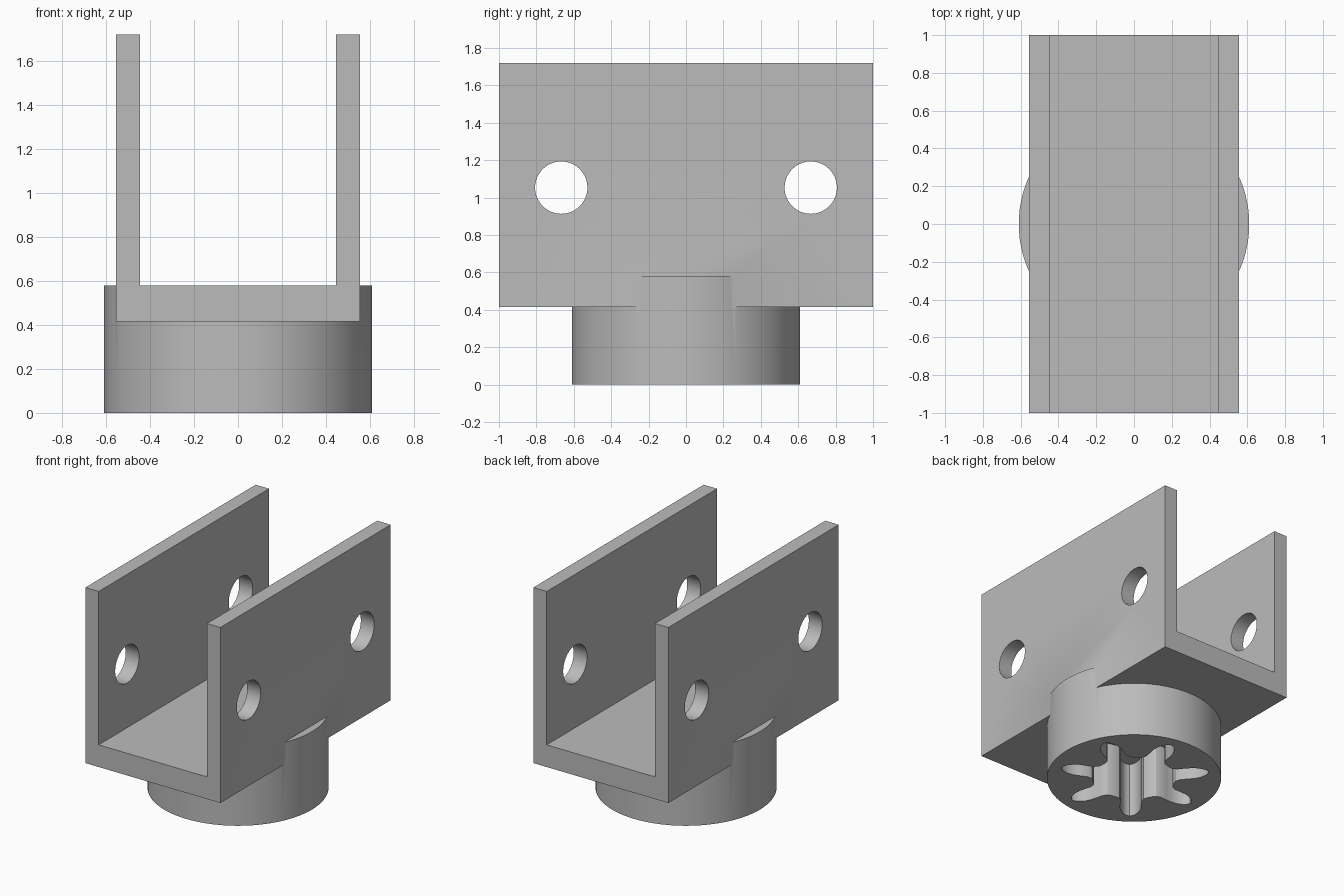
import bpy, bmesh, math
from mathutils import Matrix

if "Cube" in bpy.data.objects:
    bpy.data.objects.remove(bpy.data.objects["Cube"], do_unlink=True)

grey = bpy.data.materials.new("plain_grey")
grey.use_nodes = True
grey.diffuse_color = (0.5, 0.5, 0.5, 1)
grey.node_tree.nodes["Principled BSDF"].inputs["Base Color"].default_value = (0.5, 0.5, 0.5, 1)


def prism(name, points, depth, matrix):
    """Extrude a flat outline along its local z axis."""
    bm = bmesh.new()
    face = bm.faces.new([bm.verts.new((x, y, 0)) for x, y in points])
    new = bmesh.ops.extrude_face_region(bm, geom=[face])["geom"]
    bmesh.ops.translate(bm, vec=(0, 0, depth),
                        verts=[v for v in new if isinstance(v, bmesh.types.BMVert)])
    bmesh.ops.recalc_face_normals(bm, faces=bm.faces)
    bmesh.ops.transform(bm, matrix=matrix, verts=bm.verts)
    mesh = bpy.data.meshes.new(name)
    bm.to_mesh(mesh)
    bm.free()
    mesh.materials.append(grey)
    obj = bpy.data.objects.new(name, mesh)
    bpy.context.collection.objects.link(obj)
    return obj


def circle(radius, sides):
    return [(radius * math.cos(math.tau * i / sides), radius * math.sin(math.tau * i / sides))
            for i in range(sides)]


def combine(target, tool, operation):
    """Apply a boolean and discard the tool."""
    mod = target.modifiers.new(operation.lower(), "BOOLEAN")
    mod.operation, mod.solver, mod.object = operation, "EXACT", tool
    bpy.ops.object.select_all(action="DESELECT")
    bpy.context.view_layer.objects.active = target
    target.select_set(True)
    bpy.ops.object.modifier_apply(modifier=mod.name)
    bpy.data.objects.remove(tool, do_unlink=True)


def star_outline(lobes, start):
    """Rounded lobes, each described by (radius, half width) from root to tip."""
    half = [(0.27, 0.105), (0.285, 0.085), (0.32, 0.072), (0.37, 0.074), (0.42, 0.073),
            (0.46, 0.064), (0.495, 0.047), (0.52, 0.025)]
    lobe = [(r, -w) for r, w in half] + [(0.53, 0)] + [(r, w) for r, w in reversed(half)]
    points = []
    for k in range(lobes):
        turn = start + math.tau * k / lobes
        c, s = math.cos(turn), math.sin(turn)
        points += [(r * c - w * s, r * s + w * c) for r, w in lobe]
    return points


# U-shaped channel, profile in x-z extruded along y
outer, inner, base, floor, top = 0.555, 0.445, 0.415, 0.58, 1.72
profile = [(-outer, base), (outer, base), (outer, top), (inner, top),
           (inner, floor), (-inner, floor), (-inner, top), (-outer, top)]
bracket = prism("channel_bracket", profile, 2,
                Matrix.Translation((0, 1, 0)) @ Matrix.Rotation(math.pi / 2, 4, "X"))

# Cross holes through both side plates
for y in (-0.667, 0.667):
    hole = prism("hole_cutter", circle(0.14, 48), 2,
                 Matrix.Translation((-1, y, 1.053)) @ Matrix.Rotation(math.pi / 2, 4, "Y"))
    combine(bracket, hole, "DIFFERENCE")

# Round hub merged under the channel
hub = prism("hub", circle(0.61, 96), floor, Matrix.Identity(4))
combine(bracket, hub, "UNION")

# Seven-lobed spline socket opening downwards
socket = prism("socket_cutter", star_outline(7, math.radians(182)), base + 0.1,
               Matrix.Translation((0, 0, -0.1)))
combine(bracket, socket, "DIFFERENCE")

bpy.ops.object.shade_smooth_by_angle(angle=math.radians(32))
